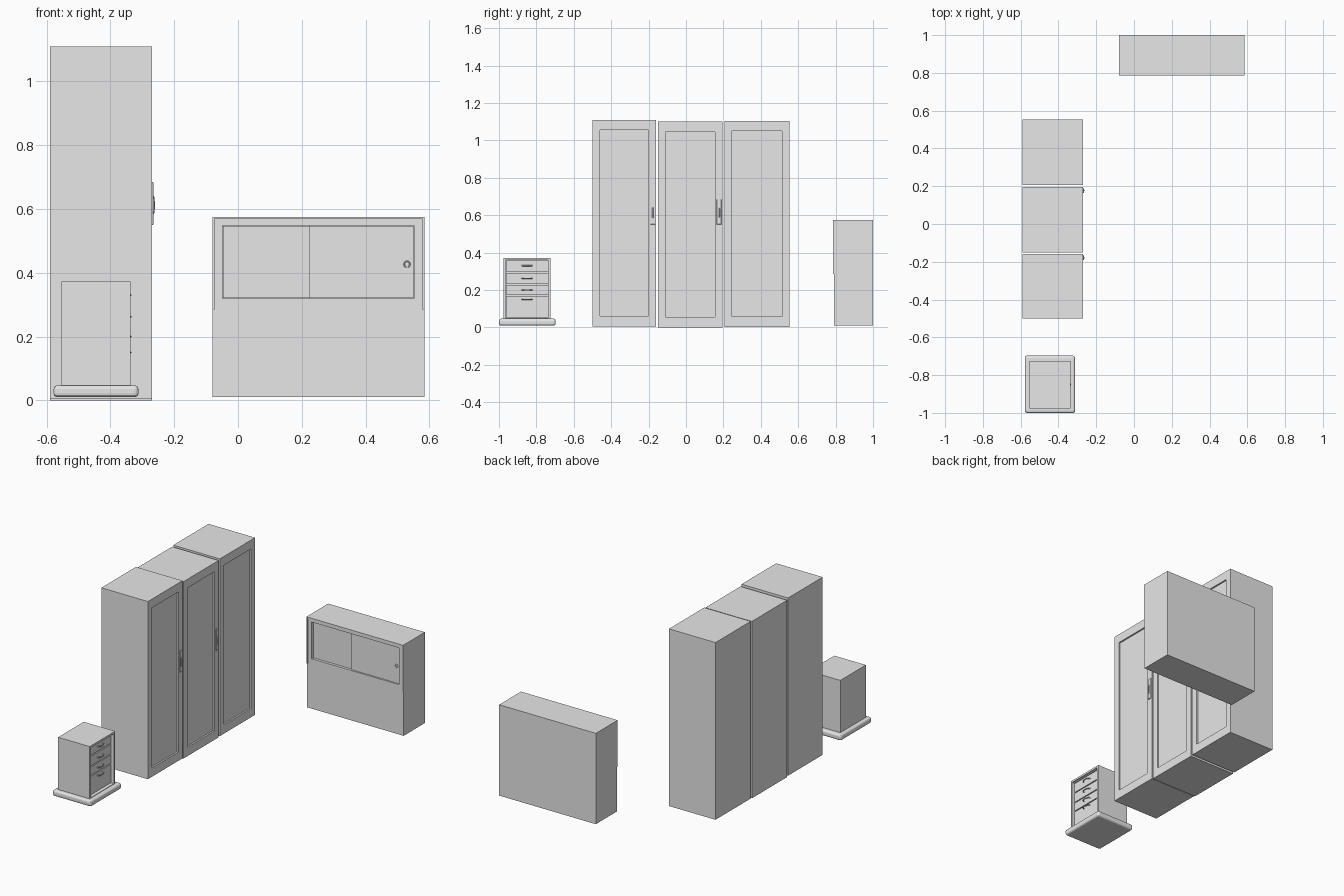
import bpy, bmesh, math
from mathutils import Vector

if "Cube" in bpy.data.objects:
    bpy.data.objects.remove(bpy.data.objects["Cube"], do_unlink=True)

grey = bpy.data.materials.new("plain_grey")
grey.use_nodes = True
colour = (0.8, 0.8, 0.8, 1)
grey.diffuse_color = colour
grey.node_tree.nodes["Principled BSDF"].inputs["Base Color"].default_value = colour


def finish(name, bm):
    mesh = bpy.data.meshes.new(name)
    bmesh.ops.recalc_face_normals(bm, faces=bm.faces)
    bm.to_mesh(mesh)
    bm.free()
    obj = bpy.data.objects.new(name, mesh)
    bpy.context.collection.objects.link(obj)
    mesh.materials.append(grey)
    return obj


def box(name, lo, hi, recess=None, bevel=0, segments=3):
    """Box between two corners; recess = (outward normal, inner lo, inner hi, depth)."""
    lo, hi = Vector(lo), Vector(hi)
    bm = bmesh.new()
    bmesh.ops.create_cube(bm, size=1)
    for v in bm.verts:
        v.co = (lo + hi) / 2 + v.co * (hi - lo)
    if bevel:
        bmesh.ops.bevel(bm, geom=bm.edges[:], offset=bevel, segments=segments,
                        profile=0.5, affect='EDGES')
    if recess:
        normal, a, b, depth = recess
        normal = Vector(normal)
        axis = max(range(3), key=lambda i: abs(normal[i]))
        others = [i for i in range(3) if i != axis]
        bm.normal_update()
        face = max(bm.faces, key=lambda f: f.normal.dot(normal))
        bmesh.ops.inset_individual(bm, faces=[face], thickness=0.01)
        mid = face.calc_center_median()
        for v in face.verts:
            for n, i in enumerate(others):
                v.co[i] = a[n] if v.co[i] < mid[i] else b[n]
        inner = bmesh.ops.extrude_discrete_faces(bm, faces=[face])["faces"][0]
        bmesh.ops.translate(bm, verts=inner.verts, vec=-normal * depth)
    return finish(name, bm)


def tube(name, points, radius):
    curve = bpy.data.curves.new(name, 'CURVE')
    curve.dimensions = '3D'
    curve.bevel_depth = radius
    curve.bevel_resolution = 2
    curve.use_fill_caps = True
    spline = curve.splines.new('POLY')
    spline.points.add(len(points) - 1)
    for p, co in zip(spline.points, points):
        p.co = (*co, 1)
    obj = bpy.data.objects.new(name, curve)
    bpy.context.collection.objects.link(obj)
    curve.materials.append(grey)
    return obj


# Three tall cupboards with sunken door panels facing +x
BACK, FRONT = -0.59, -0.27
cupboards = [("near", -0.5, -0.16, 0.005, 1.11, True),
             ("middle", -0.15, 0.195, 0, 1.1, True),
             ("far", 0.207, 0.553, 0.003, 1.105, False)]
for label, y0, y1, z0, z1, handle in cupboards:
    box(label + "_cupboard", (BACK, y0, z0), (FRONT, y1, z1),
        ((1, 0, 0), (y0 + 0.04, z0 + 0.055), (y1 - 0.04, z1 - 0.055), 0.01))
    if handle:
        # Latch plate with a bowed pull, near the door edge
        y = y1 - 0.018
        box(label + "_latch_plate", (FRONT - 0.002, y - 0.013, 0.55),
            (FRONT + 0.005, y + 0.013, 0.685), bevel=0.002, segments=1)
        tube(label + "_latch_pull", [(FRONT + 0.003, y, 0.585),
             (FRONT + 0.005, y, 0.6), (FRONT + 0.005, y, 0.625),
             (FRONT + 0.003, y, 0.64)], 0.004)

# Drawer pedestal: rounded plinth, open-fronted body, drawers and pulls
box("pedestal_plinth", (-0.578, -1, 0.01), (-0.312, -0.697, 0.047), bevel=0.012)
box("pedestal_body", (-0.554, -0.976, 0.04), (-0.337, -0.725, 0.372),
    ((1, 0, 0), (-0.964, 0.05), (-0.737, 0.36), 0.03))
levels = [0.05, 0.17, 0.229, 0.295, 0.36]
pulls = [0.15, 0.2, 0.262, 0.33]
for i, z in enumerate(pulls):
    box(f"drawer_{i + 1}", (-0.37, -0.962, levels[i] + 0.003),
        (-0.355, -0.739, levels[i + 1] - 0.003))
    arc = [math.pi * k / 8 for k in range(9)]
    tube(f"drawer_pull_{i + 1}",
         [(-0.357 + 0.02 * math.sin(t), -0.85 - 0.028 * math.cos(t), z) for t in arc], 0.003)

# Low sideboard with a sunken opening facing -y
X0, X1, Y, TOP = -0.08, 0.585, 0.792, 0.575
box("sideboard_body", (X0, Y, 0.01), (X1, 1, TOP),
    ((0, -1, 0), (-0.048, 0.32), (0.552, 0.548), 0.025))

# Thin raised trim over the top and upper sides
for label, a, b, z in [("left_trim", X1 - 0.006, X1, 0.285),
                       ("right_trim", X0, X0 + 0.006, 0.285),
                       ("top_trim", X0 + 0.006, X1 - 0.006, TOP - 0.007)]:
    box(label, (a, Y - 0.006, z), (b, Y + 0.001, TOP))

# Sliding doors, one in front of the other, and a round finger pull
box("rear_sliding_door", (-0.047, Y + 0.015, 0.321), (0.23, Y + 0.022, 0.547))
box("front_sliding_door", (0.222, Y + 0.008, 0.321), (0.551, Y + 0.015, 0.547))
bpy.ops.mesh.primitive_torus_add(major_radius=0.009, minor_radius=0.002,
                                 major_segments=20, minor_segments=6,
                                 location=(0.53, Y + 0.007, 0.427),
                                 rotation=(math.pi / 2, 0, 0))
pull = bpy.context.object
pull.name = "door_finger_pull"
pull.data.materials.append(grey)
bpy.ops.object.shade_smooth_by_angle()
